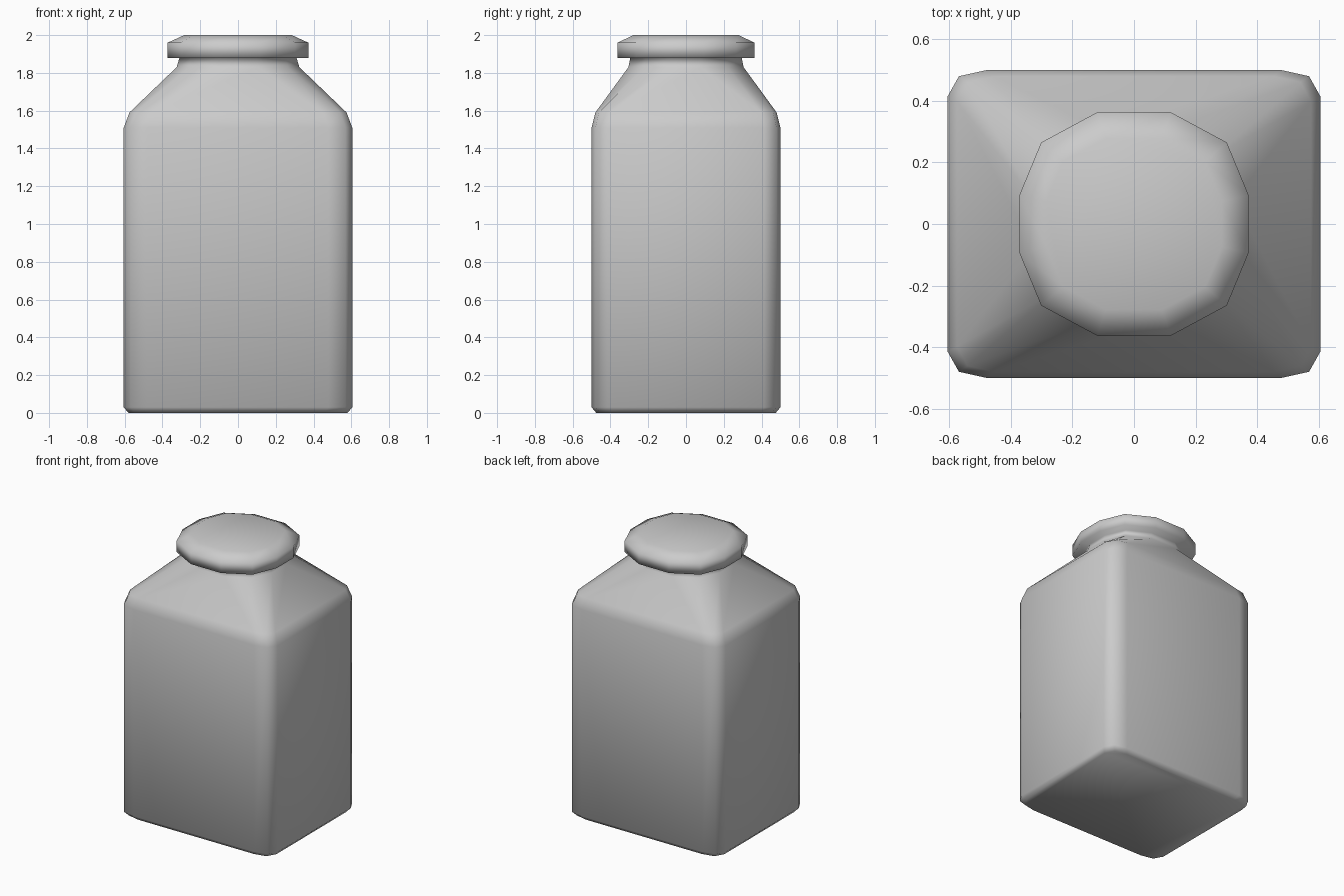
import bpy
import bmesh

cube = bpy.data.objects.get("Cube")
if cube:
    bpy.data.objects.remove(cube, do_unlink=True)

grey = bpy.data.materials.new("light_grey")
grey.use_nodes = True
colour = (0.6, 0.6, 0.6, 1)
grey.diffuse_color = colour
grey.node_tree.nodes["Principled BSDF"].inputs["Base Color"].default_value = colour

# One quarter of each twelve-sided outline, as fractions of the half width and depth
BOX = [(1, 0.83), (0.94, 0.96), (0.79, 1)]
ROUND = [(1, 0.26), (0.81, 0.73), (0.32, 1)]


def outline(quarter, half_x, half_y):
    """Mirror a quarter outline into a full ring of points."""
    ring = []
    for sx, sy in ((1, 1), (-1, 1), (-1, -1), (1, -1)):
        points = quarter if sx * sy > 0 else reversed(quarter)
        ring += [(sx * x * half_x, sy * y * half_y) for x, y in points]
    return ring


def loft(name, sections):
    """Skin a stack of (outline, half x, half y, height) sections."""
    bm = bmesh.new()
    rings = [[bm.verts.new((x, y, z)) for x, y in outline(q, hx, hy)]
             for q, hx, hy, z in sections]
    for low, high in zip(rings, rings[1:]):
        for i in range(len(low)):
            j = (i + 1) % len(low)
            bm.faces.new((low[i], low[j], high[j], high[i]))
    bm.faces.new(rings[0][::-1])
    bm.faces.new(rings[-1])
    for face in bm.faces:
        face.smooth = True
    mesh = bpy.data.meshes.new(name)
    bm.to_mesh(mesh)
    bm.free()
    mesh.materials.append(grey)
    obj = bpy.data.objects.new(name, mesh)
    bpy.context.collection.objects.link(obj)
    return obj


# Jar: square body, sloping shoulders, round neck, and overhanging lid
loft("jar", [
    (BOX, 0.58, 0.475, 0),
    (BOX, 0.605, 0.5, 0.03),
    (BOX, 0.605, 0.5, 1.51),
    (BOX, 0.575, 0.48, 1.59),
    (ROUND, 0.325, 0.305, 1.83),
    (ROUND, 0.31, 0.295, 1.88),
    (ROUND, 0.372, 0.363, 1.88),
    (ROUND, 0.372, 0.363, 1.96),
    (ROUND, 0.285, 0.278, 2),
])
